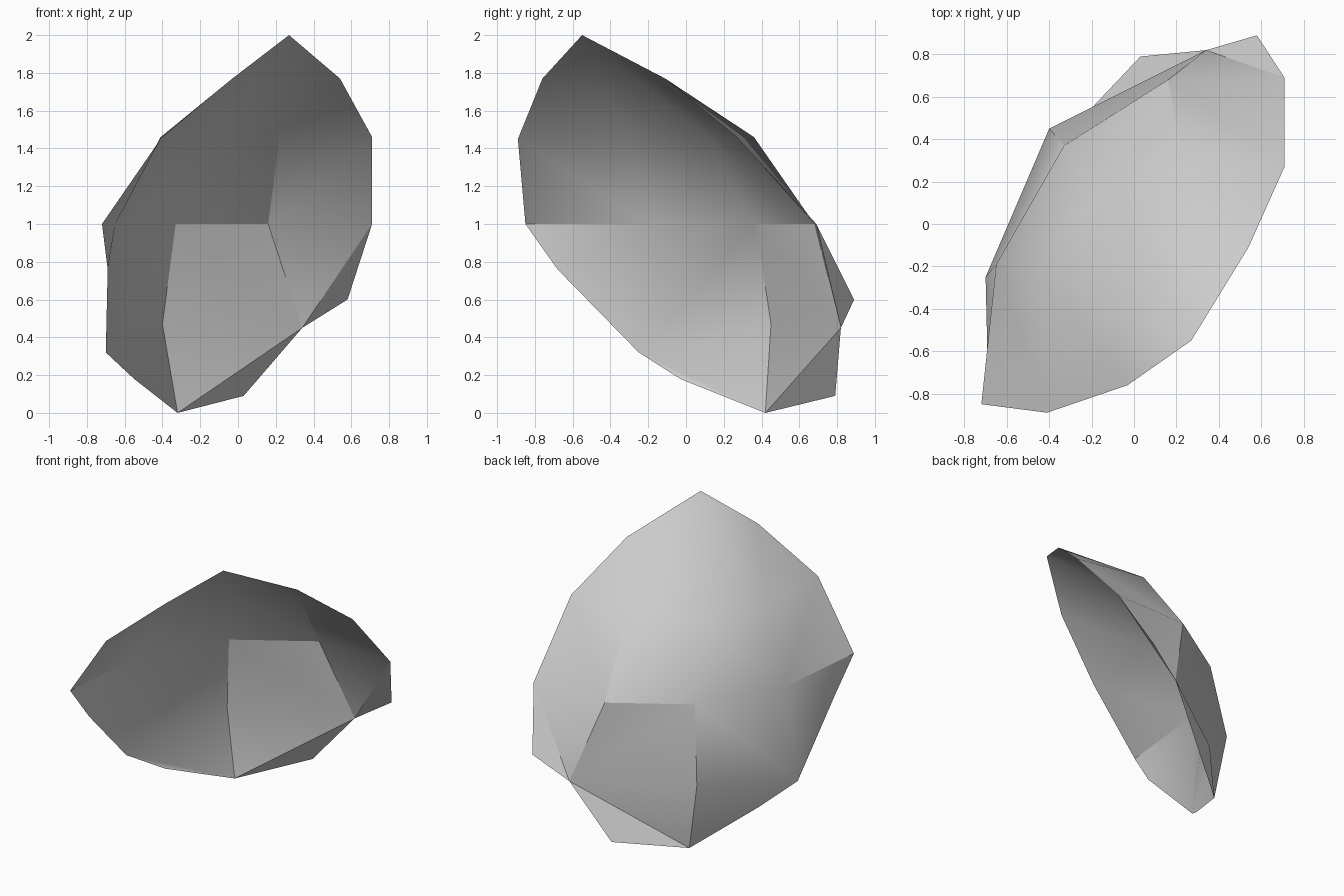
import bpy
import bmesh
from math import radians
from mathutils import Vector

# Remove the default cube
default_cube = bpy.data.objects.get("Cube")
if default_cube:
    bpy.data.objects.remove(default_cube, do_unlink=True)


def make_material(name, colour):
    material = bpy.data.materials.new(name)
    material.use_nodes = True
    material.diffuse_color = colour
    material.node_tree.nodes["Principled BSDF"].inputs["Base Color"].default_value = colour
    return material


# Key points of the cupped shell: centre ridge, inner ribs and the two rims
points = {
    "tip": (0.27, -0.55, 2.0),
    "base": (-0.32, 0.42, 0),
    # centre ridge
    "ridge_high": (-0.14, 0.12, 1.46),
    "ridge_mid": (-0.33, 0.37, 1.0),
    "ridge_low": (-0.4, 0.45, 0.47),
    # inner ribs
    "right_rib_high": (-0.41, -0.3, 1.46),
    "right_rib_mid": (-0.65, -0.19, 1.0),
    "left_rib_high": (0.22, 0.36, 1.46),
    "left_rib_mid": (0.16, 0.68, 1.0),
    # right rim, from the tip down
    "right_top": (-0.03, -0.76, 1.77),
    "right_high": (-0.41, -0.89, 1.45),
    "right_mid": (-0.72, -0.85, 1.0),
    "right_low": (-0.69, -0.68, 0.76),
    "right_corner": (-0.7, -0.25, 0.32),
    "right_foot": (-0.55, -0.03, 0.18),
    # left rim, from the tip down
    "left_top": (0.54, -0.11, 1.77),
    "left_high": (0.71, 0.27, 1.46),
    "left_mid": (0.71, 0.69, 1.0),
    "left_low": (0.58, 0.89, 0.6),
    "left_corner": (0.34, 0.82, 0.45),
    "left_foot": (0.03, 0.79, 0.09),
}

# Panels that occur on both sides; SIDE becomes left or right
side_panels = [
    "tip SIDE_top SIDE_rib_high",
    "tip SIDE_rib_high ridge_high",
    "SIDE_top SIDE_high SIDE_rib_high",
    "SIDE_high SIDE_mid SIDE_rib_mid",
    "SIDE_high SIDE_rib_mid SIDE_rib_high",
    "ridge_high SIDE_rib_high SIDE_rib_mid ridge_mid",
    "ridge_mid SIDE_rib_mid SIDE_corner",
    "ridge_mid SIDE_corner ridge_low",
    "ridge_low SIDE_corner base",
    "SIDE_corner SIDE_foot base",
    "SIDE_mid SIDE_low SIDE_corner",
    "SIDE_rib_mid SIDE_mid SIDE_corner",
]
# The long right flank folds the other way
flank = {
    "right": {
        "SIDE_mid SIDE_low SIDE_corner": "SIDE_mid SIDE_low SIDE_rib_mid",
        "SIDE_rib_mid SIDE_mid SIDE_corner": "SIDE_rib_mid SIDE_low SIDE_corner",
    },
    "left": {},
}

bm = bmesh.new()
verts = {name: bm.verts.new(place) for name, place in points.items()}
for side in ("left", "right"):
    for panel in side_panels:
        panel = flank[side].get(panel, panel)
        bm.faces.new([verts[n] for n in panel.replace("SIDE", side).split()])

# Point all normals to the bulging side
bmesh.ops.recalc_face_normals(bm, faces=bm.faces[:])
bm.normal_update()
outward = Vector((-1, 1, 1))
if sum(f.normal.dot(outward) * f.calc_area() for f in bm.faces) < 0:
    bmesh.ops.reverse_faces(bm, faces=bm.faces[:])

mesh = bpy.data.meshes.new("cupped_shell")
bm.to_mesh(mesh)
bm.free()
mesh.materials.append(make_material("plain grey", (0.6, 0.6, 0.6, 1)))
shell = bpy.data.objects.new("cupped_shell", mesh)
bpy.context.collection.objects.link(shell)

# Soft shading with the sharp creases kept
for other in bpy.context.selected_objects:
    other.select_set(False)
shell.select_set(True)
bpy.context.view_layer.objects.active = shell
bpy.ops.object.shade_smooth_by_angle(angle=radians(30))
